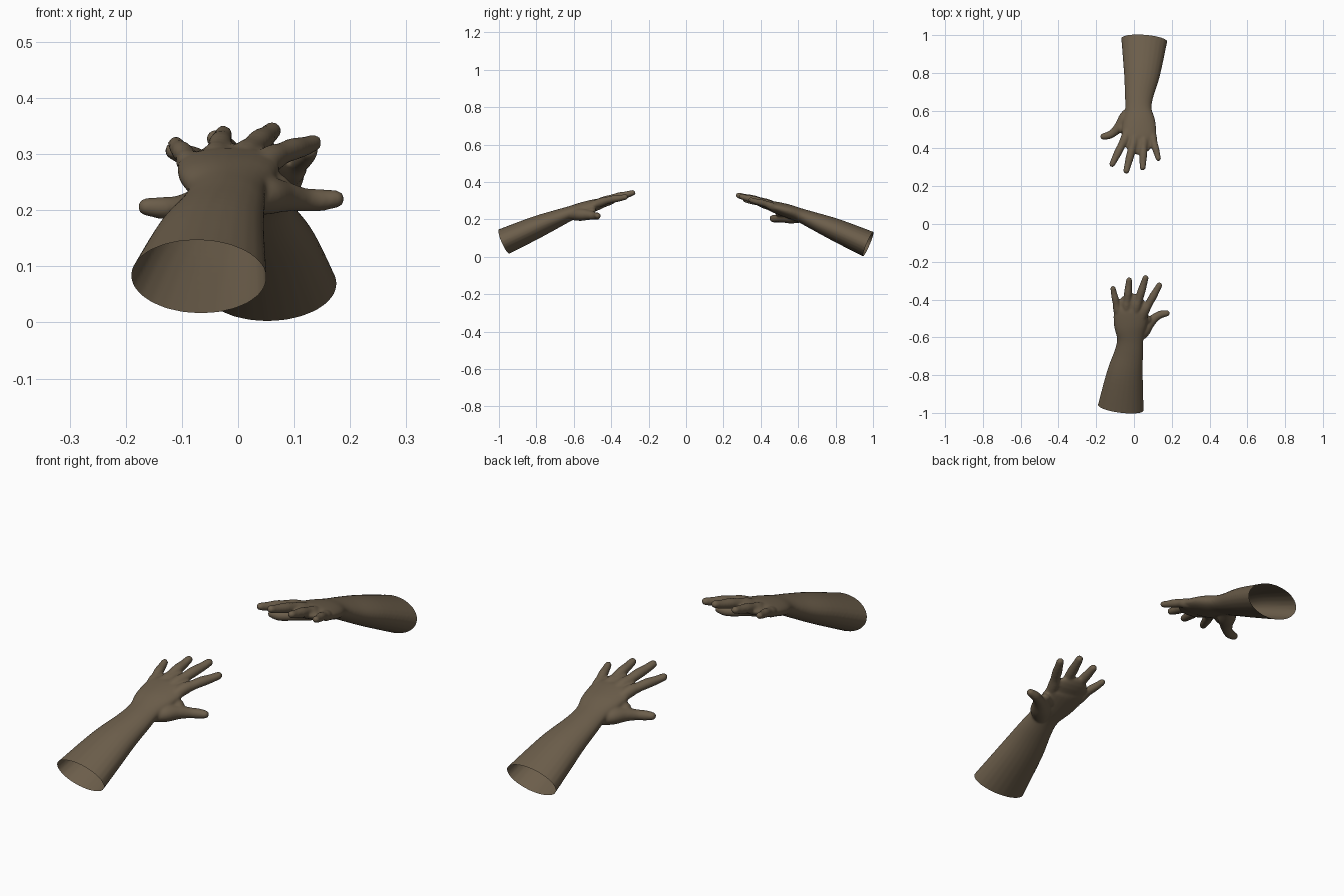
import bpy, bmesh, math
from mathutils import Vector, Matrix

if "Cube" in bpy.data.objects:
    bpy.data.objects.remove(bpy.data.objects["Cube"])

skin = bpy.data.materials.new("brown skin")
skin.diffuse_color = (0.150, 0.112, 0.070, 1)
skin.use_nodes = True
skin.node_tree.nodes["Principled BSDF"].inputs["Base Color"].default_value = skin.diffuse_color
N = 24


def loft(bm, stations, rounded=True):
    """Closed elliptical tube through stations (x, y, z, half width, half height)."""
    pts = [Vector(s[:3]) for s in stations]
    # smooth the coarse stations by Catmull-Rom interpolation
    fine = []
    for i in range(len(stations) - 1):
        p = [Vector(stations[min(max(i + k, 0), len(stations) - 1)]) for k in (-1, 0, 1, 2)]
        for j in range(6):
            t = j / 6
            fine.append(0.5 * (2 * p[1] + (p[2] - p[0]) * t + (2 * p[0] - 5 * p[1] + 4 * p[2] - p[3]) * t * t
                               + (3 * p[1] - p[0] - 3 * p[2] + p[3]) * t ** 3))
    fine.append(Vector(stations[-1]))
    rows = [(Vector(s[:3]), s[3], s[4]) for s in fine]
    if rounded:  # hemispherical tip
        c, a, b = rows[-1]
        d = (c - rows[-2][0]).normalized()
        for k in (20, 40, 60, 75, 86):
            q = math.radians(k)
            rows.append((c + d * a * math.sin(q), a * math.cos(q), b * math.cos(q)))
    rings = []
    for i, (c, a, b) in enumerate(rows):
        t = (rows[min(i + 1, len(rows) - 1)][0] - rows[max(i - 1, 0)][0]).normalized()
        u = t.cross(Vector((0, 0, 1))).normalized()
        v = u.cross(t)
        rings.append([bm.verts.new(c + u * a * math.cos(2 * math.pi * k / N) + v * b * math.sin(2 * math.pi * k / N))
                      for k in range(N)])
    for r0, r1 in zip(rings, rings[1:]):
        for k in range(N):
            bm.faces.new((r0[k], r0[(k + 1) % N], r1[(k + 1) % N], r1[k]))
    bm.faces.new(rings[0][::-1])
    bm.faces.new(rings[-1])


bm = bmesh.new()
# forearm, wrist and palm
loft(bm, [(-0.076, -1.02, 0.062, 0.128, 0.073),
          (-0.070, -0.972, 0.082, 0.122, 0.071),
          (-0.049, -0.80, 0.158, 0.097, 0.060),
          (-0.027, -0.68, 0.208, 0.076, 0.046),
          (-0.020, -0.61, 0.236, 0.070, 0.038),
          (-0.020, -0.54, 0.260, 0.086, 0.036),
          (-0.016, -0.47, 0.281, 0.092, 0.030),
          (-0.012, -0.445, 0.288, 0.080, 0.024)])
# four fingers: knuckle, tip
for kx, ky, kz, tx, ty, tz, r in [(-0.085, -0.462, 0.281, -0.111, -0.342, 0.318, 0.0185),
                                  (-0.039, -0.445, 0.292, -0.026, -0.298, 0.336, 0.0205),
                                  (0.012, -0.445, 0.296, 0.061, -0.286, 0.342, 0.0210),
                                  (0.056, -0.462, 0.289, 0.134, -0.325, 0.320, 0.0205)]:
    k, t = Vector((kx, ky, kz)), Vector((tx, ty, tz))
    wrist = Vector((-0.015 + (kx + 0.015) * 0.6, ky - 0.09, kz - 0.034))
    path = [(wrist, 0.8), (k, 1.22), (k.lerp(t, 0.3) + Vector((0, 0, 0.003)), 1.0),
            (k.lerp(t, 0.55) + Vector((0, 0, 0.003)), 1.02), (k.lerp(t, 0.8), 0.88), (t, 0.78)]
    loft(bm, [(*p, r * f, r * f * 0.95) for p, f in path])
# thumb with its fleshy base
loft(bm, [(0.005, -0.61, 0.222, 0.030, 0.026),
          (0.045, -0.565, 0.226, 0.040, 0.034),
          (0.083, -0.522, 0.224, 0.029, 0.027),
          (0.117, -0.492, 0.219, 0.022, 0.021),
          (0.145, -0.478, 0.218, 0.0205, 0.020),
          (0.173, -0.473, 0.220, 0.017, 0.016)])
# web between thumb and index finger
loft(bm, [(0.03, -0.53, 0.25, 0.030, 0.022), (0.068, -0.505, 0.247, 0.024, 0.018)])
raw = bpy.data.meshes.new("hand_raw")
bmesh.ops.recalc_face_normals(bm, faces=bm.faces)
bm.to_mesh(raw)
bm.free()

# fuse the parts into one smooth skin
tmp = bpy.data.objects.new("hand_raw", raw)
bpy.context.collection.objects.link(tmp)
m = tmp.modifiers.new("fuse", 'REMESH')
m.mode, m.voxel_size = 'VOXEL', 0.005
m = tmp.modifiers.new("soften", 'SMOOTH')
m.factor, m.iterations = 0.5, 7
dg = bpy.context.evaluated_depsgraph_get()
dg.update()
bm = bmesh.new()
bm.from_object(tmp, dg)
bpy.data.objects.remove(tmp)

# cut the forearm open at the elbow end
axis = Vector((0.045, 0.35, 0.148)).normalized()
bmesh.ops.bisect_plane(bm, geom=bm.verts[:] + bm.edges[:] + bm.faces[:],
                       plane_co=(-0.070, -0.972, 0.082), plane_no=axis, clear_inner=True)
for f in bm.faces:
    f.smooth = True
hand = bpy.data.meshes.new("hand")
bm.to_mesh(hand)
bm.free()
hand.materials.clear()
hand.materials.append(skin)
for p in hand.polygons:
    p.material_index = 0

front = bpy.data.objects.new("front_hand", hand)
bpy.context.collection.objects.link(front)

# facing hand: turned half round, slightly swung and lower
back = bpy.data.objects.new("back_hand", hand.copy())
bpy.context.collection.objects.link(back)
pivot = Vector((0.02, 0.68, 0))
back.data.transform(Matrix.Translation(pivot + Vector((0, 0, -0.014))) @ Matrix.Rotation(math.radians(3), 4, 'Z')
                    @ Matrix.Translation(-pivot) @ Matrix.Rotation(math.pi, 4, 'Z'))
